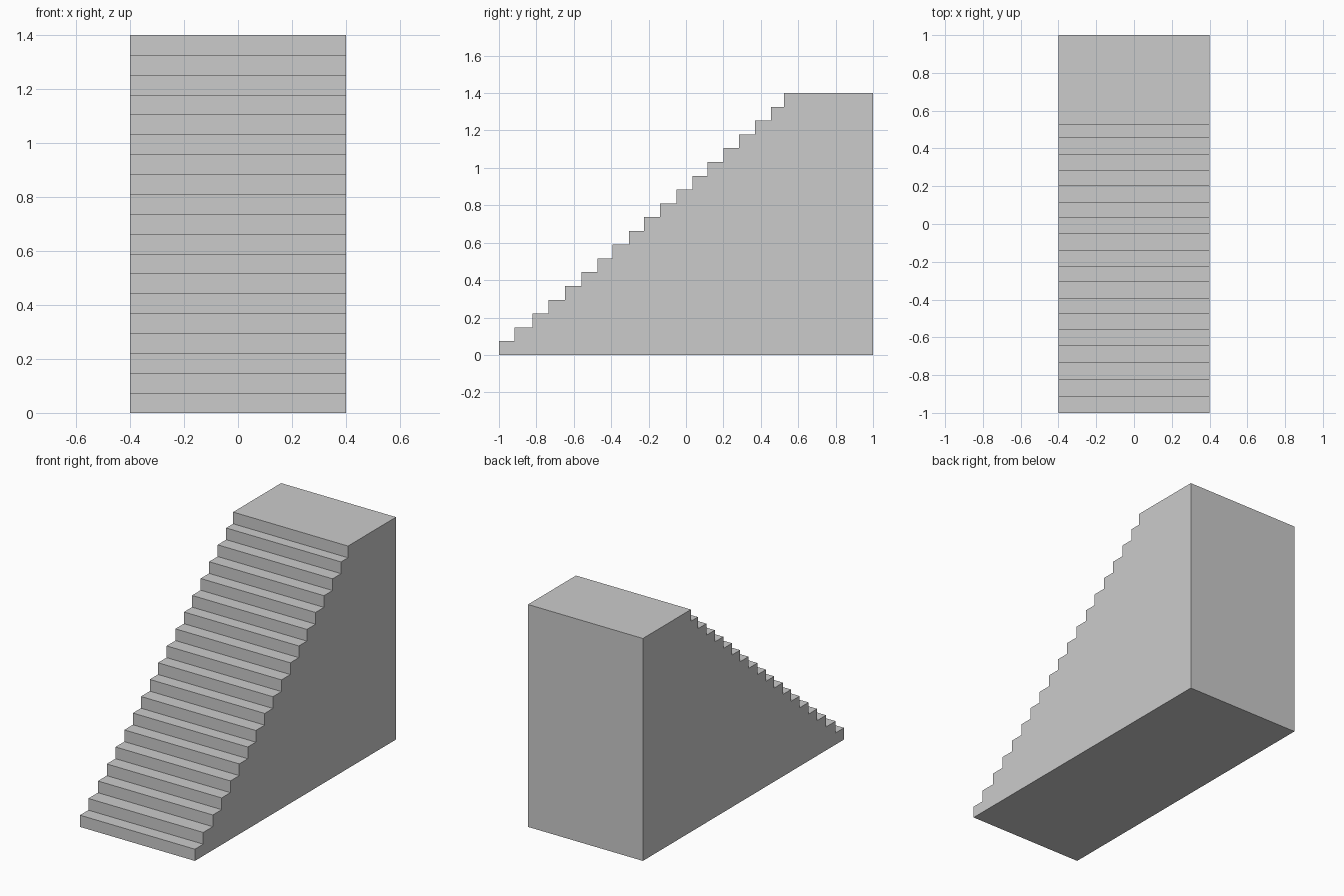
import bpy, bmesh

if "Cube" in bpy.data.objects:
    bpy.data.objects.remove(bpy.data.objects["Cube"])

WIDTH, HEIGHT, BACK = 0.8, 1.4, 1.0
# y position of each riser, bottom to top (treads are slightly uneven)
RISERS = [-1.0, -0.917, -0.822, -0.734, -0.647, -0.559, -0.474, -0.394,
          -0.306, -0.224, -0.139, -0.051, 0.034, 0.114, 0.2, 0.284,
          0.369, 0.454, 0.523]
rise = HEIGHT / len(RISERS)

# Stepped side profile: up each riser, along each tread, then down the back
profile = []
for i, y in enumerate(RISERS):
    profile += [(y, i * rise), (y, (i + 1) * rise)]
profile += [(BACK, HEIGHT), (BACK, 0.0)]

# Extrude the profile across the width into one solid staircase
bm = bmesh.new()
side = bm.faces.new([bm.verts.new((-WIDTH / 2, y, z)) for y, z in profile])
ext = bmesh.ops.extrude_face_region(bm, geom=[side], use_keep_orig=True)
moved = [g for g in ext["geom"] if isinstance(g, bmesh.types.BMVert)]
bmesh.ops.translate(bm, verts=moved, vec=(WIDTH, 0, 0))
bmesh.ops.recalc_face_normals(bm, faces=bm.faces[:])

mesh = bpy.data.meshes.new("staircase")
bm.to_mesh(mesh)
bm.free()
bpy.context.collection.objects.link(bpy.data.objects.new("staircase", mesh))
